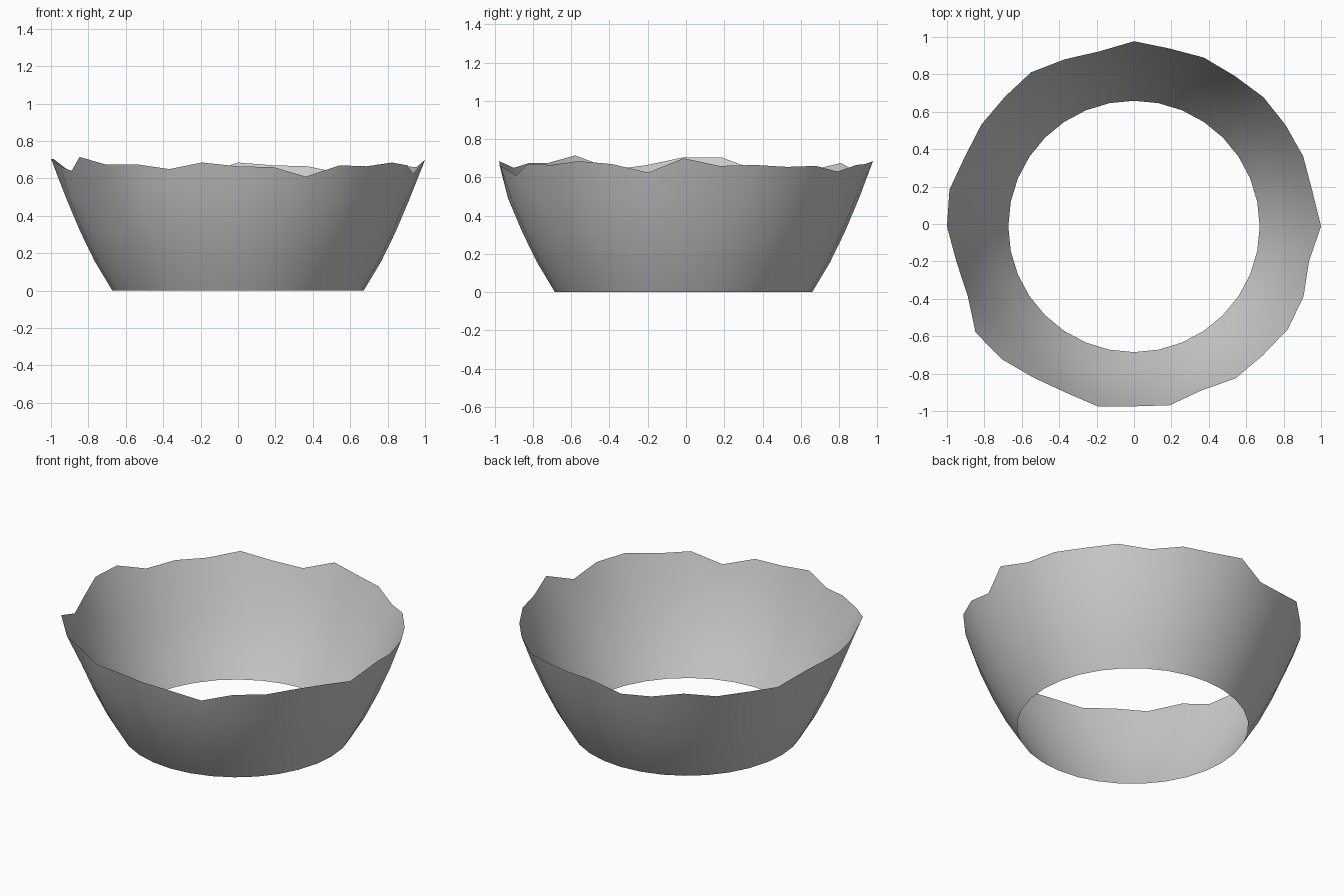
import bpy, bmesh
from math import sin, cos, pi

SIDES = 32
CENTRE = (0.0, -0.013)

# smooth lower wall: (radius, height)
profile = [(0.672, 0.0), (0.765, 0.155), (0.843, 0.315), (0.917, 0.49)]

# broken rim, clockwise from the back: (radius, height)
rim = [
    (0.99, 0.685), (0.97, 0.67), (0.977, 0.665), (0.968, 0.63),
    (0.978, 0.66), (0.975, 0.655), (0.979, 0.665), (0.972, 0.66),
    (1.0, 0.70), (0.954, 0.625), (0.981, 0.67), (0.989, 0.685),
    (0.974, 0.665), (0.977, 0.67), (0.948, 0.61), (0.975, 0.66),
    (0.962, 0.665), (0.982, 0.685), (0.96, 0.65), (0.971, 0.675),
    (1.002, 0.675), (1.019, 0.715), (0.963, 0.64), (0.968, 0.665),
    (1.0, 0.705), (1.006, 0.705), (0.978, 0.64), (0.981, 0.652),
    (0.978, 0.645), (0.991, 0.675), (0.967, 0.635), (0.954, 0.62),
]


def ring(bm, points):
    verts = []
    for i, (r, z) in enumerate(points):
        a = 2 * pi * i / SIDES
        verts.append(bm.verts.new((CENTRE[0] + r * sin(a), CENTRE[1] + r * cos(a), z)))
    return verts


# open shell: stacked rings bridged with quads
bm = bmesh.new()
rings = [ring(bm, [p] * SIDES) for p in profile] + [ring(bm, rim)]
for low, high in zip(rings, rings[1:]):
    for i in range(SIDES):
        j = (i + 1) % SIDES
        face = bm.faces.new((low[j], low[i], high[i], high[j]))
        face.smooth = True

mesh = bpy.data.meshes.new("broken_shell")
bm.to_mesh(mesh)
bm.free()
shell = bpy.data.objects.new("broken_shell", mesh)
bpy.context.collection.objects.link(shell)
